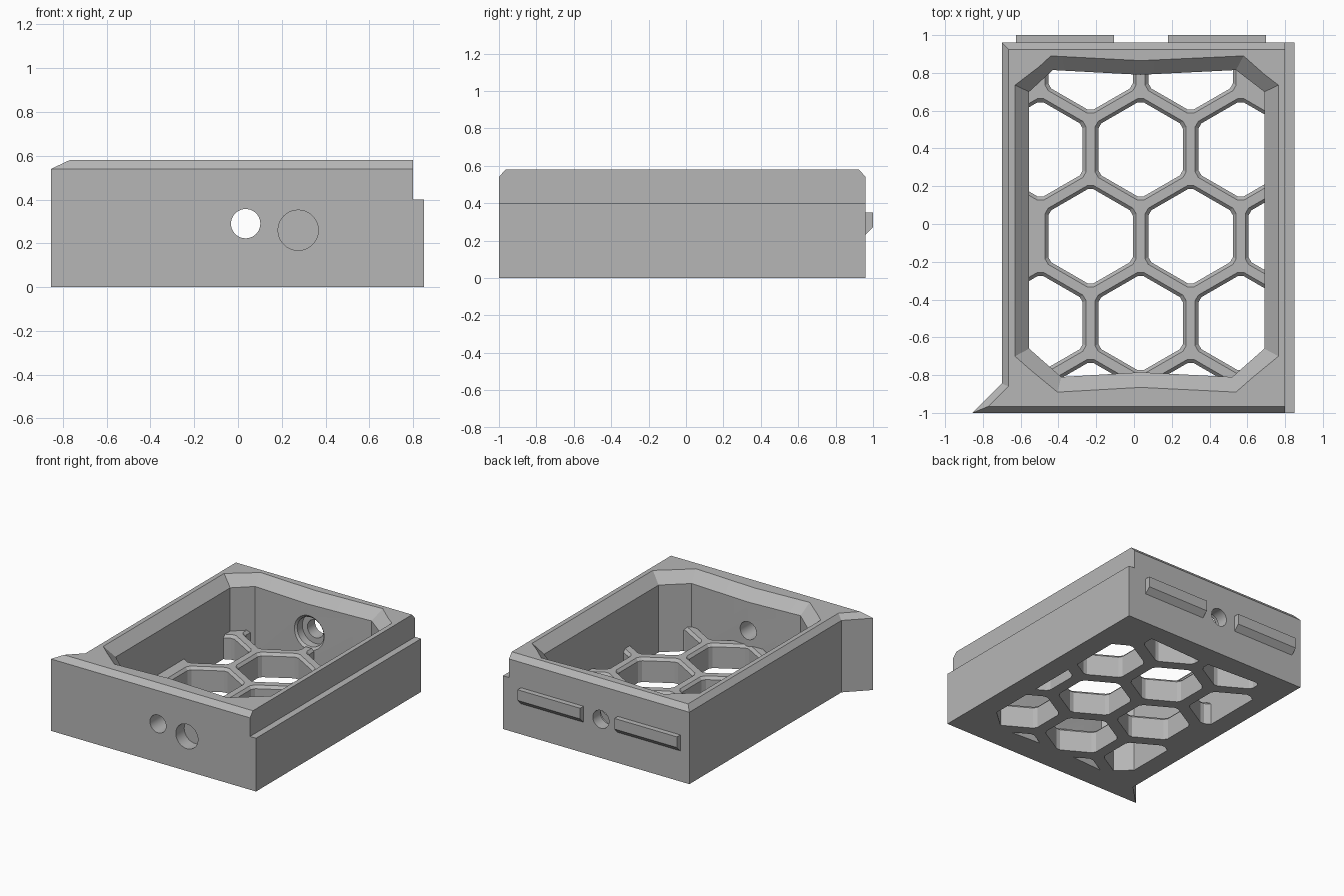
import bpy, bmesh, math

cube = bpy.data.objects.get("Cube")
if cube:
    bpy.data.objects.remove(cube, do_unlink=True)

grey = bpy.data.materials.new("plain_grey")
grey.use_nodes = True
grey.diffuse_color = (0.47, 0.47, 0.47, 1)
grey.node_tree.nodes["Principled BSDF"].inputs["Base Color"].default_value = (0.47, 0.47, 0.47, 1)


def loft(name, rings):
    """Closed solid skinned through equal-length rings of 3D points."""
    bm = bmesh.new()
    loops = [[bm.verts.new(p) for p in ring] for ring in rings]
    n = len(loops[0])
    for a, b in zip(loops, loops[1:]):
        for i in range(n):
            j = (i + 1) % n
            bm.faces.new((a[i], a[j], b[j], b[i]))
    bm.faces.new(loops[0][::-1])
    bm.faces.new(loops[-1])
    bmesh.ops.recalc_face_normals(bm, faces=bm.faces)
    mesh = bpy.data.meshes.new(name)
    bm.to_mesh(mesh)
    bm.free()
    mesh.materials.append(grey)
    ob = bpy.data.objects.new(name, mesh)
    bpy.context.collection.objects.link(ob)
    return ob


def at_z(points, z):
    return [(x, y, z) for x, y in points]


def box(name, x0, x1, y0, y1, z0, z1):
    base = [(x0, y0), (x1, y0), (x1, y1), (x0, y1)]
    return loft(name, [at_z(base, z0), at_z(base, z1)])


def bore(name, x, z, stations, sides=40):
    """Round cutter along y from (y, radius) stations."""
    angles = [2 * math.pi * i / sides for i in range(sides)]
    return loft(name, [[(x + r * math.cos(a), y, z + r * math.sin(a)) for a in angles]
                       for y, r in stations])


def cut(target, cutter):
    mod = target.modifiers.new("cut", "BOOLEAN")
    mod.operation = "DIFFERENCE"
    mod.solver = "EXACT"
    mod.object = cutter
    bpy.ops.object.select_all(action="DESELECT")
    bpy.context.view_layer.objects.active = target
    target.select_set(True)
    bpy.ops.object.modifier_apply(modifier=mod.name)
    bpy.data.objects.remove(cutter, do_unlink=True)


def smooth(ob):
    bpy.ops.object.select_all(action="DESELECT")
    bpy.context.view_layer.objects.active = ob
    ob.select_set(True)
    bpy.ops.object.shade_smooth_by_angle(angle=math.radians(20))


# Tray frame with chamfered top and a pointed front corner
outline = [(-0.855, -1), (0.85, -1), (0.85, 0.96), (-0.70, 0.96), (-0.70, -0.845)]
top_outline = [(-0.77, -0.965), (0.85, -0.965), (0.85, 0.925), (-0.665, 0.925), (-0.665, -0.86)]
frame = loft("tray_frame", [at_z(outline, 0), at_z(outline, 0.54), at_z(top_outline, 0.58)])

# Step along the side
cut(frame, box("step_cutter", 0.80, 1, -1.2, 1.2, 0.4, 0.8))

# Pocket with a sloped lip
lower = [(-0.555, 0.70), (-0.43, 0.815), (0.035, 0.79), (0.54, 0.815), (0.69, 0.70),
         (0.69, -0.66), (0.52, -0.81), (0.035, -0.785), (-0.385, -0.81), (-0.555, -0.66)]
upper = [(-0.63, 0.735), (-0.44, 0.89), (0.035, 0.865), (0.58, 0.89), (0.765, 0.735),
         (0.765, -0.70), (0.54, -0.89), (0.035, -0.865), (-0.405, -0.89), (-0.63, -0.70)]
beyond = [(2 * u[0] - l[0], 2 * u[1] - l[1]) for u, l in zip(upper, lower)]
cut(frame, loft("pocket_cutter", [at_z(lower, -0.2), at_z(lower, 0.505), at_z(beyond, 0.655)]))

# Round holes: through hole, recess behind it, blind hole in the front
cut(frame, bore("through_cutter", 0.035, 0.29, [(-1.3, 0.067), (1.3, 0.067)]))
cut(frame, bore("recess_cutter", 0.035, 0.29, [(0.75, 0.17), (0.81, 0.11), (0.87, 0.11)]))
cut(frame, bore("blind_cutter", 0.275, 0.26, [(-1.2, 0.092), (-0.9, 0.092)]))
smooth(frame)


# Honeycomb floor
def hexagon(cx, cy, width, z):
    radius = width / math.sqrt(3)
    corners = [(cx + radius * math.sin(i * math.pi / 3), cy + radius * math.cos(i * math.pi / 3))
               for i in range(6)]
    ring = []
    for i, (x, y) in enumerate(corners):
        for px, py in (corners[i - 1], corners[(i + 1) % 6]):
            ring.append((x + (px - x) * 0.07, y + (py - y) * 0.07, z))
    return ring


floor_top = 0.18
floor = loft("honeycomb_floor", [at_z(lower, 0), at_z(lower, floor_top)])
pitch = 0.53
rows = {0.855: (-0.23, 2), 0.395: (-0.495, 3), -0.065: (-0.23, 3),
        -0.525: (-0.495, 3), -0.985: (-0.23, 2)}
for cy, (start, count) in rows.items():
    for k in range(count):
        cx = start + k * pitch
        cut(floor, loft("hex_cutter", [hexagon(cx, cy, 0.447, -0.1),
                                       hexagon(cx, cy, 0.447, floor_top - 0.02),
                                       hexagon(cx, cy, 0.517, floor_top + 0.02)]))

# Catch tabs on the back
tab_profile = [(0.95, 0.35), (1.0, 0.35), (1.0, 0.27), (0.96, 0.23), (0.95, 0.23)]
for name, x0 in (("right_tab", -0.625), ("left_tab", 0.18)):
    loft(name, [[(x, y, z) for y, z in tab_profile] for x in (x0, x0 + 0.52)])
